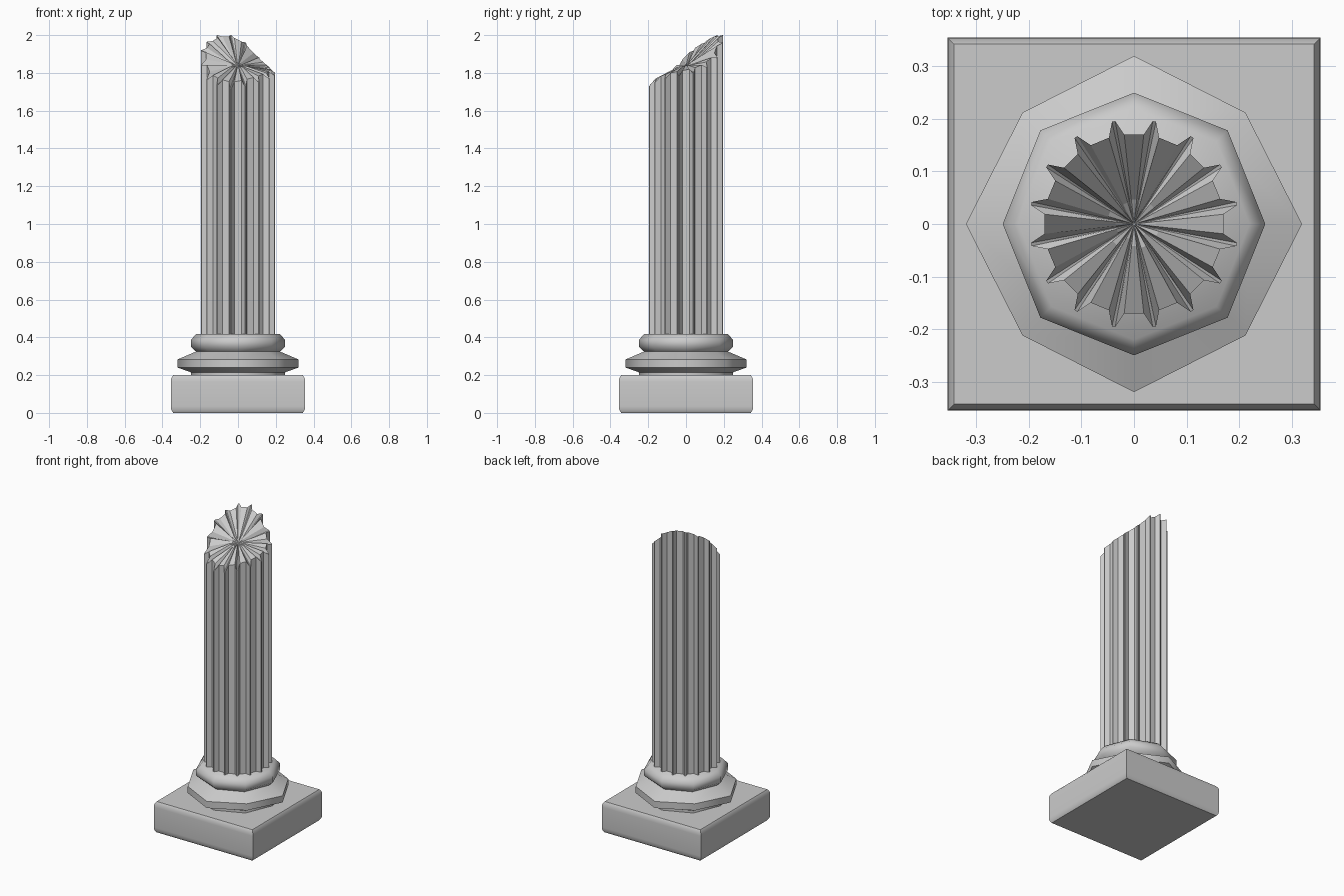
import bpy
from math import sin, cos, radians, sqrt

if "Cube" in bpy.data.objects:
    bpy.data.objects.remove(bpy.data.objects["Cube"])


def make_object(name, rings, smooth=None, centre=None):
    """Stack equal-length rings of points, capped at both ends."""
    n = len(rings[0])
    verts = [p for ring in rings for p in ring]
    faces = [tuple(reversed(range(n)))]
    for k in range(len(rings) - 1):
        for i in range(n):
            j = (i + 1) % n
            faces.append((k * n + i, k * n + j, (k + 1) * n + j, (k + 1) * n + i))
    last = (len(rings) - 1) * n
    if centre:
        verts.append(centre)
        faces += [(last + i, last + (i + 1) % n, len(verts) - 1) for i in range(n)]
    else:
        faces.append(tuple(range(last, last + n)))
    mesh = bpy.data.meshes.new(name)
    mesh.from_pydata(verts, [], faces)
    obj = bpy.data.objects.new(name, mesh)
    bpy.context.collection.objects.link(obj)
    if smooth:
        bpy.ops.object.select_all(action='DESELECT')
        obj.select_set(True)
        bpy.context.view_layer.objects.active = obj
        bpy.ops.object.shade_smooth_by_angle(angle=radians(smooth))
    return obj


def polar(r, deg, z):
    return (r * cos(radians(deg)), r * sin(radians(deg)), z)


# Square plinth with chamfered top and bottom edges
plinth_profile = [(0.343, 0.0), (0.353, 0.015), (0.355, 0.035),
                  (0.355, 0.165), (0.353, 0.185), (0.343, 0.2)]
make_object("plinth", [[polar(h * sqrt(2), 45 + 90 * i, z) for i in range(4)]
                       for h, z in plinth_profile], smooth=40)

# Eight-sided moulded base: radius on the axes, radius on the diagonals, height
base_profile = [(0.25, 0.25, 0.19), (0.25, 0.25, 0.215), (0.32, 0.30, 0.24),
                (0.32, 0.30, 0.283), (0.222, 0.222, 0.325), (0.25, 0.252, 0.35),
                (0.25, 0.252, 0.387), (0.22, 0.222, 0.418)]
make_object("base_moulding", [[polar(b if i % 2 else a, 45 * i, z) for i in range(8)]
                              for a, b, z in base_profile], smooth=60)

# Fluted shaft: sixteen ridges, rim height of the break given at each ridge
rim = [1.80, 1.83, 1.88, 1.96, 2.0, 2.0, 1.965, 1.92,
       1.84, 1.765, 1.735, 1.715, 1.73, 1.75, 1.77, 1.785]
CENTRE_Z = 1.835
bottom, top, inner = [], [], []
for i, z in enumerate(rim):
    z_next = rim[(i + 1) % 16]
    a = 11.25 + 22.5 * i
    for offset, r in ((-0.9, 0.199), (0.9, 0.199), (5.0, 0.171), (17.5, 0.171)):
        h = z + (z_next - z) * max(offset, 0) / 22.5
        valley = r < 0.18
        if valley:
            h = min(2.0, h + (CENTRE_Z - h) * 0.15 + 0.017)
        bottom.append(polar(r, a + offset, 0.41))
        top.append(polar(r, a + offset, h))
        # Small uneven hollow at the middle of the break
        ri = 0.04 + 0.012 * sin(i * 2.3)
        zi = CENTRE_Z + (h - CENTRE_Z) * 0.15 + (0.006 if valley else -0.006)
        inner.append(polar(ri, a + offset, zi))
make_object("fluted_shaft", [bottom, top, inner], centre=(0, 0, CENTRE_Z))
